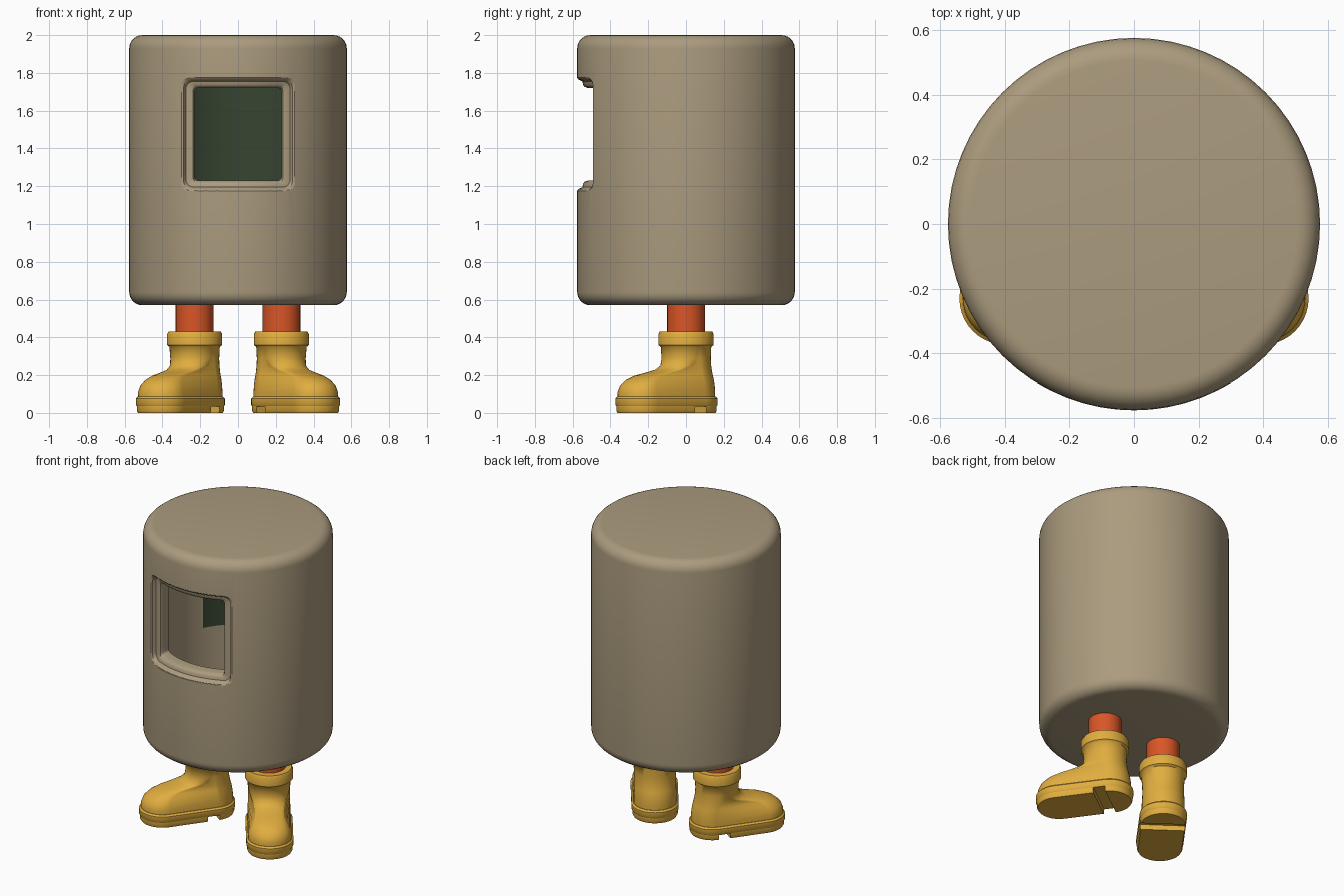
import bpy, bmesh, math
from mathutils import Matrix

if "Cube" in bpy.data.objects:
    bpy.data.objects.remove(bpy.data.objects["Cube"])

def material(name, rgb):
    m = bpy.data.materials.new(name)
    m.diffuse_color = (*rgb, 1)
    m.use_nodes = True
    m.node_tree.nodes["Principled BSDF"].inputs["Base Color"].default_value = m.diffuse_color
    return m

TAN = material("tan shell", (0.41, 0.33, 0.21))
GREEN = material("dark green", (0.037, 0.058, 0.030))
ORANGE = material("orange", (0.70, 0.092, 0.020))
YELLOW = material("yellow rubber", (0.75, 0.42, 0.05))

def add_object(name, bm, mats, angle=40):
    me = bpy.data.meshes.new(name)
    bm.to_mesh(me)
    bm.free()
    ob = bpy.data.objects.new(name, me)
    bpy.context.collection.objects.link(ob)
    for m in mats:
        me.materials.append(m)
    smooth(ob, angle)
    return ob

def smooth(ob, angle):
    bpy.ops.object.select_all(action='DESELECT')
    ob.select_set(True)
    bpy.context.view_layer.objects.active = ob
    bpy.ops.object.shade_smooth_by_angle(angle=math.radians(angle))

def loft(bm, loops, cap_start=True, cap_end=True):
    """Skin a list of equally long closed loops."""
    rings = [[bm.verts.new(p) for p in lp] for lp in loops]
    faces = []
    for a, b in zip(rings, rings[1:]):
        n = len(a)
        faces += [bm.faces.new((a[i], a[(i + 1) % n], b[(i + 1) % n], b[i])) for i in range(n)]
    if cap_start:
        faces.append(bm.faces.new(rings[0][::-1]))
    if cap_end:
        faces.append(bm.faces.new(rings[-1]))
    return faces

def circle(r, z, n=64):
    return [(r * math.cos(2 * math.pi * i / n), r * math.sin(2 * math.pi * i / n), z) for i in range(n)]

def rounded_rect(hw, hh, c=0.04, steps=10, arc=4):
    """Outline in x, z with evenly divided sides."""
    pts = []
    corners = [(hw - c, hh - c), (-hw + c, hh - c), (-hw + c, -hh + c), (hw - c, -hh + c)]
    for k, (cx, cz) in enumerate(corners):
        for j in range(arc + 1):
            a = math.pi / 2 * (k + j / arc)
            pts.append((cx + c * math.cos(a), cz + c * math.sin(a)))
        nx, nz = corners[(k + 1) % 4]
        a = math.pi / 2 * (k + 1)
        for j in range(1, steps):
            t = j / steps
            pts.append((cx + (nx - cx) * t + c * math.cos(a), cz + (nz - cz) * t + c * math.sin(a)))
    return pts

# Shell: rounded drum with a hollow inside
R, BOT, TOP, BEV = 0.576, 0.57, 2.0, 0.07
INNER = 0.47
arc = [math.pi / 2 * i / 6 for i in range(7)]
outer = [(R - BEV + BEV * math.sin(a), BOT + BEV - BEV * math.cos(a)) for a in arc]
outer += [(R - BEV + BEV * math.cos(a), TOP - BEV + BEV * math.sin(a)) for a in arc]
bm = bmesh.new()
loft(bm, [circle(r, z) for r, z in outer])
inside = loft(bm, [circle(INNER, z) for z in (0.67, 1.1, 1.9)])
bmesh.ops.reverse_faces(bm, faces=inside)
shell = add_object("shell", bm, [TAN, GREEN])

# Window opening cut through the front wall
WZ = 1.475
bm = bmesh.new()
loft(bm, [[(x, y, z + WZ) for x, z in rounded_rect(0.297, 0.297)] for y in (-0.8, -0.2)])
bmesh.ops.recalc_face_normals(bm, faces=bm.faces)
cutter = add_object("window_cutter", bm, [TAN])
cutter.hide_render = True
mod = shell.modifiers.new("window", 'BOOLEAN')
mod.operation = 'DIFFERENCE'
mod.solver = 'EXACT'
mod.object = cutter
bpy.context.view_layer.objects.active = shell
bpy.ops.object.modifier_apply(modifier="window")
bpy.data.objects.remove(cutter)

# Dark paint on the back of the hollow
for p in shell.data.polygons:
    c = p.center
    dark = math.hypot(c.x, c.y) < INNER + 0.01 and c.y > 0.24 and 1.1 < c.z < 1.89
    p.material_index = 1 if dark else 0
smooth(shell, 40)

# Window frame: stepped lip following the curved wall
frame = [(0.300, 0.300, 0.577), (0.288, 0.290, 0.570), (0.276, 0.280, 0.548), (0.250, 0.262, 0.545),
         (0.238, 0.252, 0.538), (0.230, 0.245, 0.520), (0.230, 0.245, 0.465)]
bm = bmesh.new()
loft(bm, [[(x, -math.sqrt(r * r - x * x), z + WZ) for x, z in rounded_rect(w, h, 0.04 if i < 3 else 0.02)]
          for i, (w, h, r) in enumerate(frame)], False, False)
# make the lip face outwards
bm.normal_update()
ref = max(bm.faces, key=lambda f: abs(f.normal.y))
if ref.normal.y > 0:
    bmesh.ops.reverse_faces(bm, faces=bm.faces)
add_object("window_frame", bm, [TAN])

def foot_outline(z, heel_y, heel_r, toe_y, toe_r, lo=-9, hi=9, n=20):
    """Heel arc joined to toe arc, optionally clamped between two y limits."""
    pts = []
    for cy, r, start in ((heel_y, heel_r, 0), (toe_y, toe_r, math.pi)):
        for i in range(n + 1):
            a = start + math.pi * i / n
            pts.append((r * math.cos(a), min(hi, max(lo, cy + r * math.sin(a))), z))
    return pts

# Boot sections: z, heel centre, heel radius, toe centre, toe radius
UPPER = [(0.070, 0.030, 0.130, -0.285, 0.130), (0.110, 0.030, 0.130, -0.285, 0.132),
         (0.145, 0.027, 0.130, -0.280, 0.122), (0.175, 0.023, 0.129, -0.262, 0.106),
         (0.197, 0.018, 0.128, -0.225, 0.092), (0.212, 0.015, 0.127, -0.160, 0.090),
         (0.228, 0.012, 0.127, -0.080, 0.100), (0.250, 0.008, 0.127, -0.025, 0.115),
         (0.290, 0.004, 0.128, -0.004, 0.126), (0.350, 0.001, 0.133, -0.001, 0.133),
         (0.360, 0.001, 0.146, -0.001, 0.146), (0.415, 0.001, 0.146, -0.001, 0.146),
         (0.430, 0.001, 0.138, -0.001, 0.138), (0.430, 0.001, 0.100, -0.001, 0.100)]
SOLE = [(0.034, 0.137), (0.042, 0.143), (0.076, 0.143), (0.086, 0.133)]

for side, s in (("left", -1), ("right", 1)):
    place = Matrix.Translation((s * 0.23, 0, 0)) @ Matrix.Rotation(s * math.radians(36), 4, 'Z')

    # Leg
    bm = bmesh.new()
    loft(bm, [circle(0.1, z, 32) for z in (0.38, 0.60)])
    bm.transform(place)
    add_object(side + "_leg", bm, [ORANGE])

    # Boot upper with collar
    bm = bmesh.new()
    loft(bm, [foot_outline(*row) for row in UPPER])
    bm.transform(place)
    add_object(side + "_boot", bm, [YELLOW], 50)

    # Sole rim, heel block and front tread
    bm = bmesh.new()
    loft(bm, [foot_outline(z, 0.03, r, -0.285, r) for z, r in SOLE])
    for lo, hi in ((0.035, 9), (-9, -0.04)):
        loft(bm, [foot_outline(z, 0.03, r, -0.285, r, lo, hi) for z, r in ((0, 0.132), (0.012, 0.138), (0.04, 0.138))])
    bm.transform(place)
    add_object(side + "_boot_sole", bm, [YELLOW])
